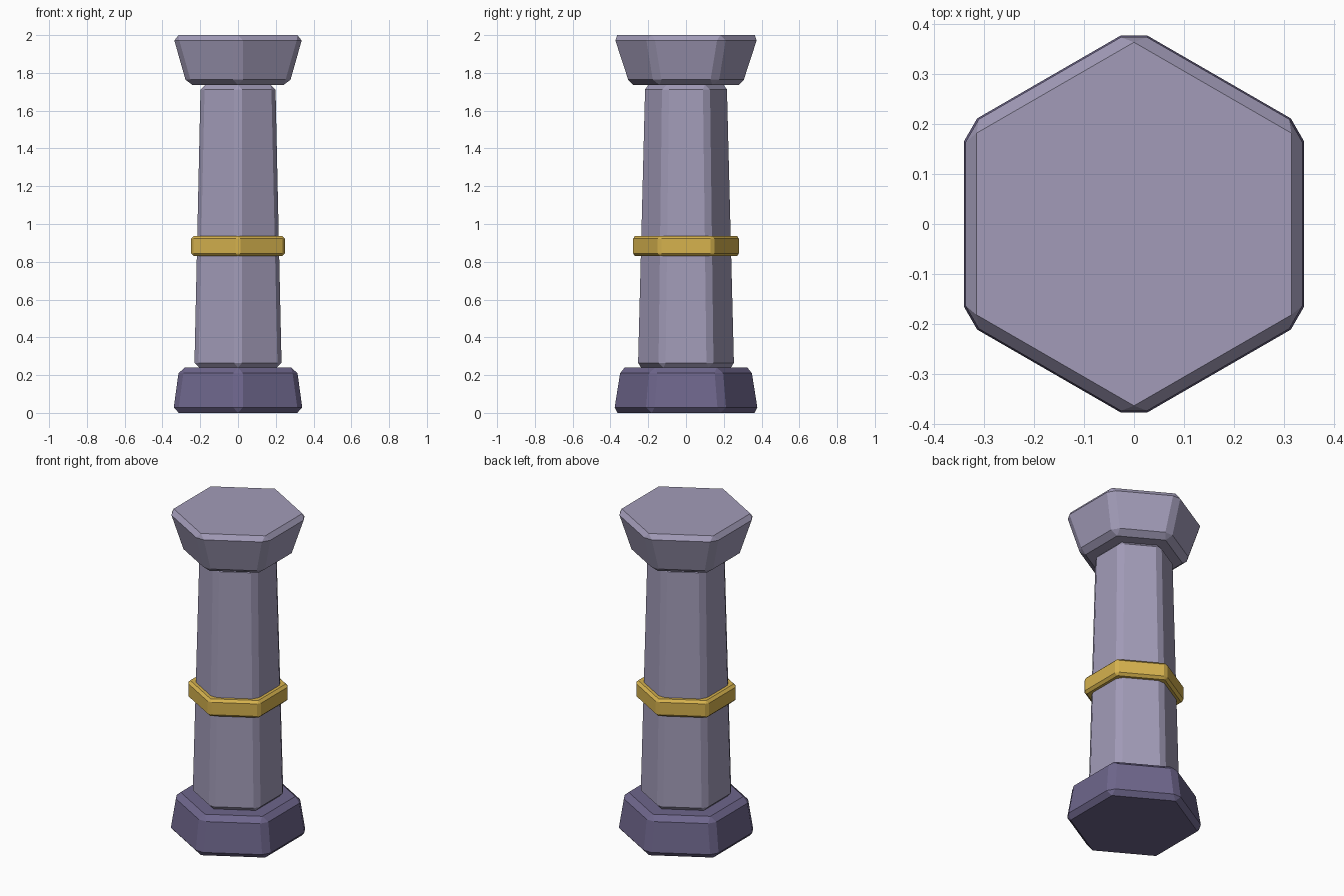
import bpy
import math

cube = bpy.data.objects.get("Cube")
if cube:
    bpy.data.objects.remove(cube, do_unlink=True)


def make_material(name, rgb):
    mat = bpy.data.materials.new(name)
    mat.use_nodes = True
    mat.diffuse_color = (*rgb, 1)
    bsdf = mat.node_tree.nodes["Principled BSDF"]
    bsdf.inputs["Base Color"].default_value = (*rgb, 1)
    bsdf.inputs["Roughness"].default_value = 0.8
    return mat


def hex_block(name, mat, z0, z1, flat0, flat1, bevel):
    """Tapered hexagonal block with corners on the y axis.
    flat0 and flat1 are the centre-to-side distances at the ends."""
    to_corner = 1 / math.cos(math.pi / 6)
    bpy.ops.mesh.primitive_cone_add(
        vertices=6, radius1=flat0 * to_corner, radius2=flat1 * to_corner,
        depth=z1 - z0, location=(0, 0, (z0 + z1) / 2))
    obj = bpy.context.object
    obj.name = name
    obj.data.materials.append(mat)
    # Single chamfer along every edge
    mod = obj.modifiers.new("chamfer", "BEVEL")
    mod.width = bevel
    mod.segments = 1
    mod.limit_method = "NONE"
    bpy.ops.object.modifier_apply(modifier=mod.name)
    bpy.ops.object.shade_flat()
    return obj


stone = make_material("pale_stone", (0.36, 0.33, 0.48))
dark_stone = make_material("dark_stone", (0.155, 0.132, 0.26))
gold = make_material("gold", (0.67, 0.445, 0.076))

# Foot, tapered shaft, metal band and flared cap
hex_block("base", dark_stone, 0, 0.24, 0.344, 0.311, 0.03)
hex_block("shaft", stone, 0.24, 1.737, 0.231, 0.198, 0.025)
hex_block("band", gold, 0.83, 0.937, 0.249, 0.249, 0.015)
hex_block("capital", stone, 1.735, 2.0, 0.27, 0.345, 0.03)
